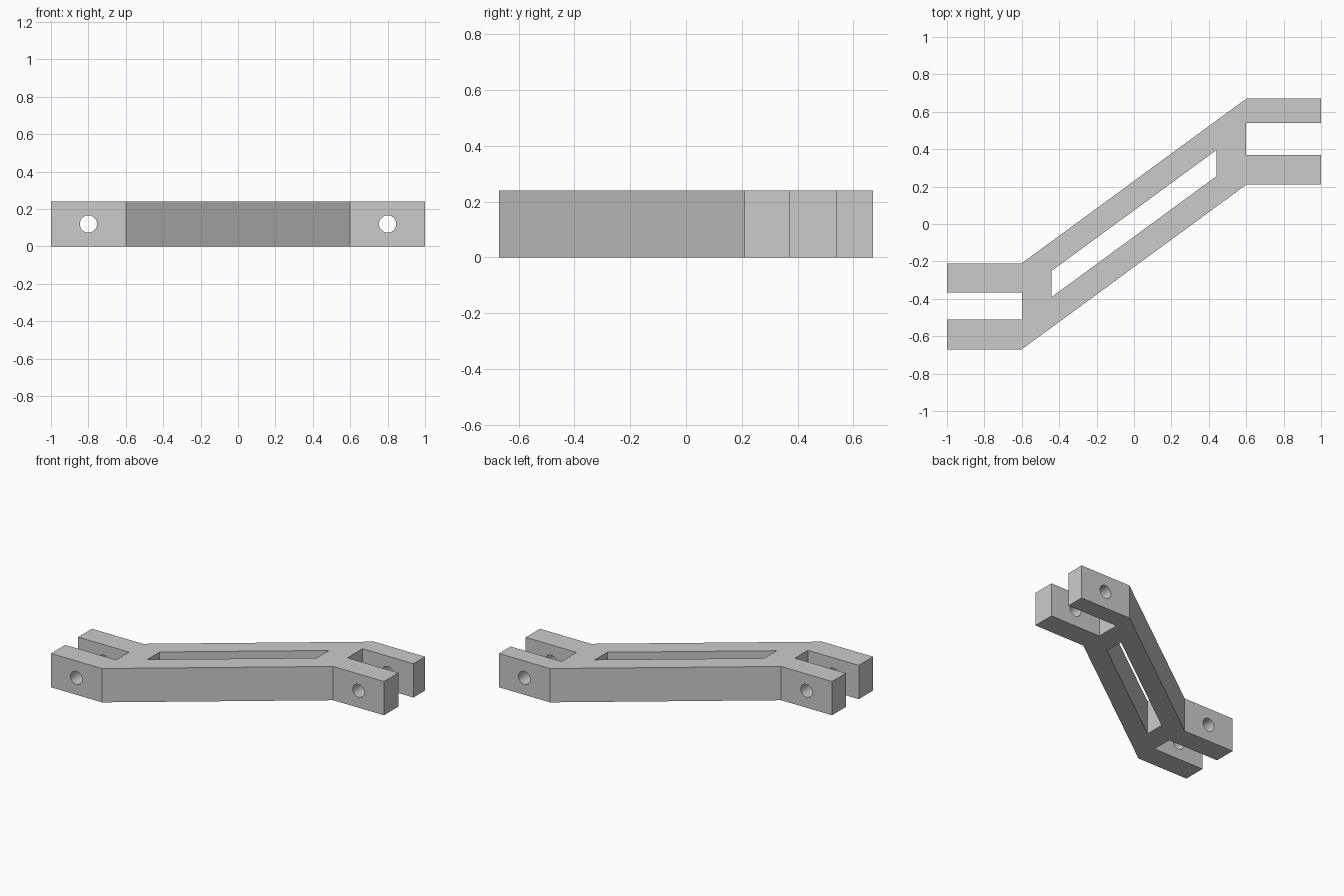
import bpy
import bmesh
import math

cube = bpy.data.objects.get("Cube")
if cube:
    bpy.data.objects.remove(cube, do_unlink=True)

HEIGHT = 0.24

# Plain grey material
grey = bpy.data.materials.new("light_grey")
grey.use_nodes = True
colour = (0.6, 0.6, 0.6, 1)
grey.diffuse_color = colour
grey.node_tree.nodes["Principled BSDF"].inputs["Base Color"].default_value = colour


def prism(name, outline, z0, z1):
    """Extrude a flat outline from z0 to z1."""
    bm = bmesh.new()
    face = bm.faces.new([bm.verts.new((x, y, z0)) for x, y in outline])
    side = bmesh.ops.extrude_face_region(bm, geom=[face])["geom"]
    top = [v for v in side if isinstance(v, bmesh.types.BMVert)]
    bmesh.ops.translate(bm, vec=(0, 0, z1 - z0), verts=top)
    bmesh.ops.recalc_face_normals(bm, faces=bm.faces)
    mesh = bpy.data.meshes.new(name)
    bm.to_mesh(mesh)
    bm.free()
    obj = bpy.data.objects.new(name, mesh)
    bpy.context.collection.objects.link(obj)
    mesh.materials.append(grey)
    return obj


def cut(target, cutter):
    """Subtract the cutter and discard it."""
    cutter.hide_render = True
    mod = target.modifiers.new("cut", "BOOLEAN")
    mod.operation = "DIFFERENCE"
    mod.solver = "EXACT"
    mod.object = cutter
    bpy.context.view_layer.objects.active = target
    bpy.ops.object.modifier_apply(modifier=mod.name)
    bpy.data.objects.remove(cutter, do_unlink=True)


# Slanted link with a two-pronged fork at each end
link = prism("forked_link", [
    (-1, -0.67), (-0.6, -0.67), (0.6, 0.21), (1, 0.21),
    (1, 0.37), (0.6, 0.37), (0.6, 0.54), (1, 0.54),
    (1, 0.67), (0.6, 0.67), (-0.6, -0.21), (-1, -0.21),
    (-1, -0.365), (-0.6, -0.365), (-0.6, -0.51), (-1, -0.51),
], 0, HEIGHT)

# Long slot through the slanted web
cut(link, prism("slot_cutter", [
    (-0.44, -0.39), (0.44, 0.255), (0.44, 0.395), (-0.44, -0.25),
], -0.1, HEIGHT + 0.1))

# Pin holes through both prongs of each fork
for side in (-1, 1):
    bpy.ops.mesh.primitive_cylinder_add(
        vertices=32, radius=0.046, depth=0.8,
        location=(side * 0.8, side * 0.44, HEIGHT / 2),
        rotation=(math.pi / 2, 0, 0))
    pin = bpy.context.object
    pin.name = "pin_hole_cutter"
    pin.data.materials.append(grey)
    cut(link, pin)

# Smooth hole walls, sharp outer edges
bpy.ops.object.select_all(action="DESELECT")
link.select_set(True)
bpy.context.view_layer.objects.active = link
bpy.ops.object.shade_smooth_by_angle(angle=math.radians(30))
